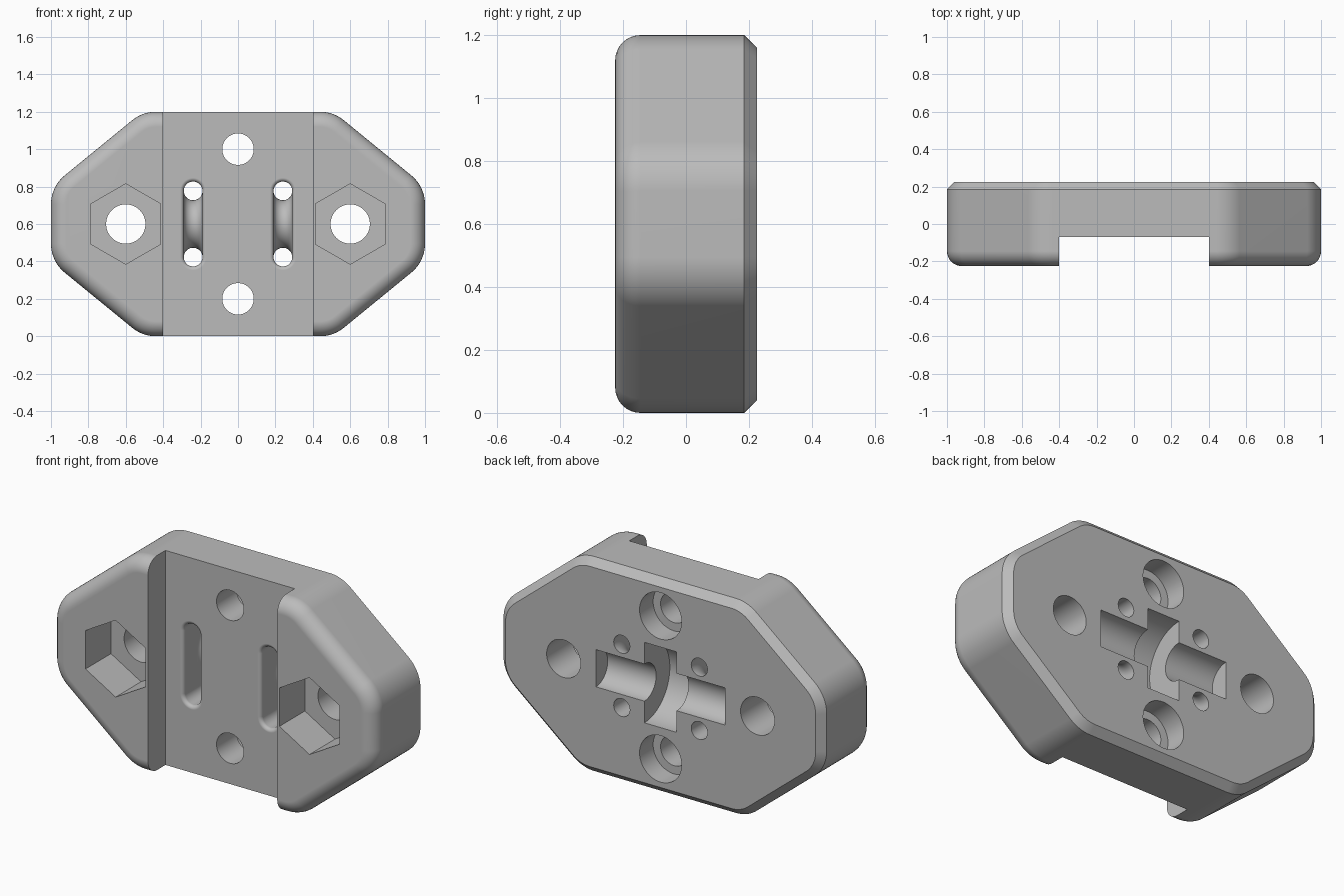
import bpy, bmesh
from math import pi, sin, cos, atan2, sqrt, radians
from mathutils import Matrix

cube = bpy.data.objects.get("Cube")
if cube:
    bpy.data.objects.remove(cube, do_unlink=True)

grey = bpy.data.materials.new("plain grey")
grey.use_nodes = True
grey.diffuse_color = (0.5, 0.5, 0.5, 1)
grey.node_tree.nodes["Principled BSDF"].inputs["Base Color"].default_value = (0.5, 0.5, 0.5, 1)

MID = 0.6       # height of the centre
BACK = 0.225    # back face
FLOOR = -0.07   # channel floor


def to_object(name, bm):
    bmesh.ops.recalc_face_normals(bm, faces=bm.faces)
    mesh = bpy.data.meshes.new(name)
    bm.to_mesh(mesh)
    bm.free()
    mesh.materials.append(grey)
    obj = bpy.data.objects.new(name, mesh)
    bpy.context.collection.objects.link(obj)
    return obj


def outline(centres, radius, steps=10):
    """Rounded outline around counter-clockwise arc centres."""
    pts, n = [], len(centres)
    for i, (x, z) in enumerate(centres):
        px, pz = centres[i - 1]
        nx, nz = centres[(i + 1) % n]
        start = atan2(z - pz, x - px) - pi / 2
        turn = (atan2(nz - z, nx - x) - pi / 2 - start) % (2 * pi)
        for k in range(steps + 1):
            a = start + turn * k / steps
            pts.append((x + radius * cos(a), z + radius * sin(a)))
    return pts


def loft(name, rings):
    """Solid skinned through (y, outline) rings."""
    bm = bmesh.new()
    loops = [[bm.verts.new((x, y, z)) for x, z in pts] for y, pts in rings]
    for a, b in zip(loops, loops[1:]):
        for i in range(len(a)):
            j = (i + 1) % len(a)
            bm.faces.new((a[i], a[j], b[j], b[i]))
    bm.faces.new(loops[0])
    bm.faces.new(loops[-1])
    return to_object(name, bm)


def drum(name, x, z, radius, y0, y1, sides=64):
    """Cylinder along y; six sides put corners at top and bottom."""
    pts = [(x + radius * sin(2 * pi * k / sides), z + radius * cos(2 * pi * k / sides))
           for k in range(sides)]
    return loft(name, [(y0, pts), (y1, pts)])


def lathe_x(name, x, profile, sides=96):
    """Solid of revolution about the pin axis, profile of (dx, radius)."""
    bm = bmesh.new()
    loops = [[bm.verts.new((x + dx, BACK + r * cos(2 * pi * k / sides),
                            MID + r * sin(2 * pi * k / sides))) for k in range(sides)]
             for dx, r in profile]
    for a, b in zip(loops, loops[1:]):
        for i in range(sides):
            j = (i + 1) % sides
            bm.faces.new((a[i], a[j], b[j], b[i]))
    bm.faces.new(loops[0])
    bm.faces.new(loops[-1])
    return to_object(name, bm)


def apply_modifier(obj, mod):
    with bpy.context.temp_override(object=obj, active_object=obj):
        bpy.ops.object.modifier_apply(modifier=mod.name)


def cut(target, cutter):
    mod = target.modifiers.new("cut", "BOOLEAN")
    mod.operation, mod.solver, mod.object = "DIFFERENCE", "EXACT", cutter
    apply_modifier(target, mod)
    bpy.data.objects.remove(cutter, do_unlink=True)


# Main block: rounded octagon, filleted front rim, chamfered back rim
R, FILLET, CHAMFER = 0.2, 0.08, 0.04
half = [(0.8, 0.495), (0.8, 0.705), (0.439, 1.0)]
corners = [(0.439, 0.2)] + half
corners += [(-x, z) for x, z in reversed(corners)]
rings = []
for k in range(9):
    t = pi / 2 * k / 8
    rings.append((-BACK + FILLET * (1 - cos(t)), outline(corners, R - FILLET * (1 - sin(t)))))
rings.append((BACK - CHAMFER, outline(corners, R)))
rings.append((BACK, outline(corners, R - CHAMFER)))
body = loft("mounting_block", rings)

# Front channel
bm = bmesh.new()
bmesh.ops.create_cube(bm, size=1, matrix=Matrix.Translation((0, FLOOR - 0.5, MID))
                      @ Matrix.Diagonal((0.8, 1, 3, 1)))
cut(body, to_object("channel", bm))

# Side bolt holes with hexagonal nut pockets
for x in (-0.6, 0.6):
    cut(body, drum("nut_pocket", x, MID, 0.215, -0.4, 0.0, sides=6))
    cut(body, drum("bolt_hole", x, MID, 0.105, -0.4, 0.4))

# Centre screw holes, counterbored from the back
for z in (0.2, 1.0):
    cut(body, drum("screw_hole", 0, z, 0.084, -0.4, 0.4))
    cut(body, drum("counterbore", 0, z, 0.13, BACK - 0.12, 0.4))

# Axle groove and wheel recess in the back
cut(body, lathe_x("axle_groove", 0, [(-0.4, 0.104), (0.4, 0.104)]))
cut(body, lathe_x("wheel_recess", 0, [(-0.1, 0.225), (0.1, 0.225)]))

# Tie slots: flared stadium openings that wrap round a concave saddle
REACH, TUBE, FLARE = 0.177, 0.05, 0.02
for x in (-0.24, 0.24):
    ends = [(x, MID - REACH), (x, MID + REACH)]
    rings = [(-0.3, outline(ends, TUBE + FLARE, 20))]
    for k in range(7):
        t = pi / 2 * k / 6
        rings.append((FLOOR + FLARE * (1 - cos(t)),
                      outline(ends, TUBE + FLARE * (1 - sin(t)), 20)))
    rings.append((0.25, outline(ends, TUBE, 20)))
    slot = loft("tie_slot", rings)
    dips = [-TUBE * cos(pi * k / 16) for k in range(17)]
    profile = [(d, REACH - sqrt(max(TUBE ** 2 - d * d, 0))) for d in dips]
    profile = [(-0.06, REACH)] + profile + [(0.06, REACH)]
    cut(slot, lathe_x("saddle", x, profile))
    cut(body, slot)

# Smooth curved surfaces, keep edges crisp
bpy.ops.object.select_all(action="DESELECT")
body.select_set(True)
bpy.context.view_layer.objects.active = body
bpy.ops.object.shade_smooth_by_angle(angle=radians(25))
weighted = body.modifiers.new("weighted normals", "WEIGHTED_NORMAL")
weighted.keep_sharp = True
